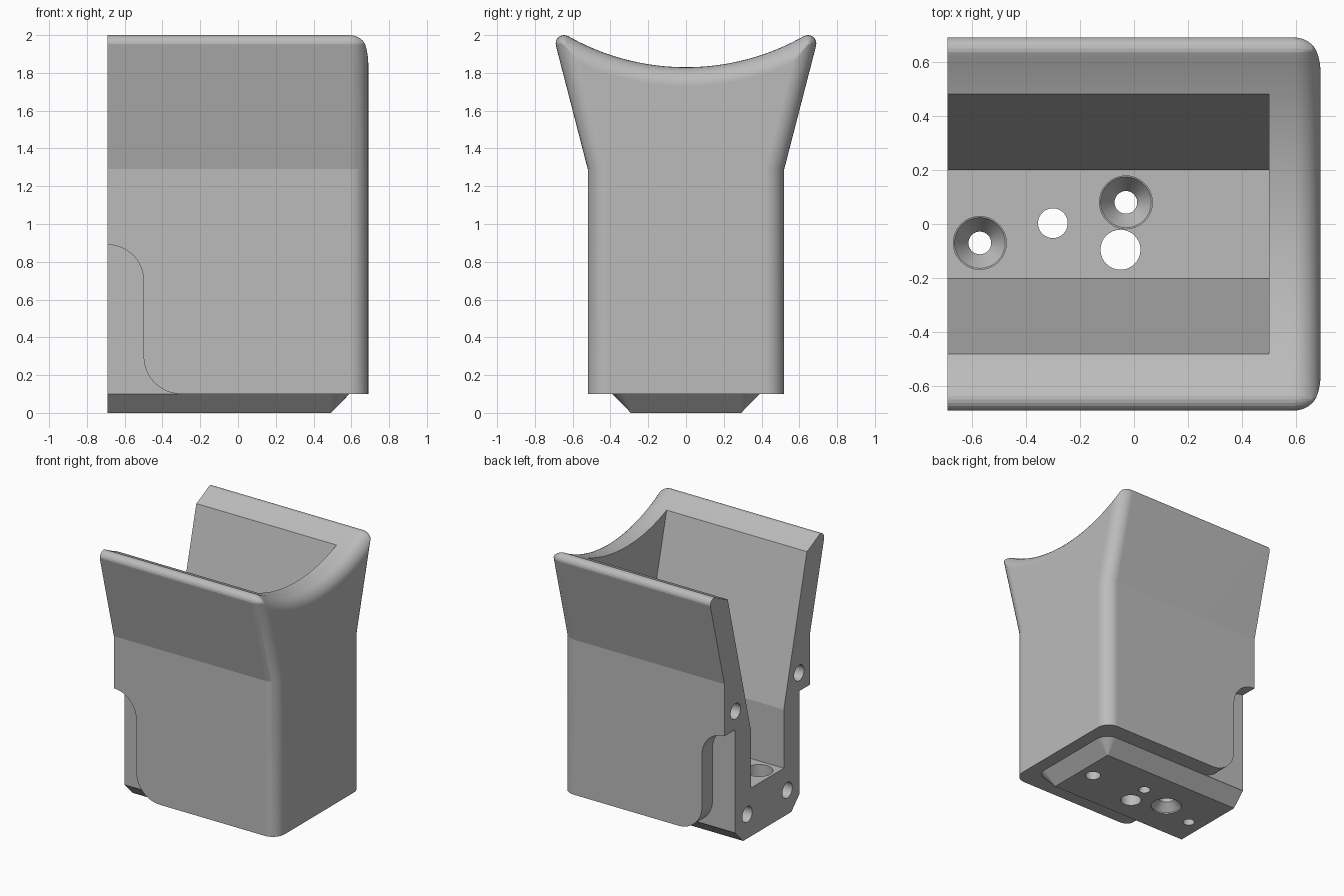
import bpy, bmesh
from math import sin, cos, pi, atan, atan2, hypot, sqrt

old = bpy.data.objects.get("Cube")
if old:
    bpy.data.objects.remove(old, do_unlink=True)

END = 0.69             # half length of the holder
HALF, KNEE = 0.52, 1.29  # straight side walls and where they start to flare
FLARE = atan(0.258)
ARC_R, ARC_Z = 1.264, 3.094  # concave saddle on top
LIP, ROUND = 0.045, 0.1


def loft(name, rings):
    """Skin a list of equal point rings and cap both ends."""
    bm = bmesh.new()
    rows = [[bm.verts.new(p) for p in ring] for ring in rings]
    for a, b in zip(rows, rows[1:]):
        for i in range(len(a)):
            j = (i + 1) % len(a)
            bm.faces.new((a[i], a[j], b[j], b[i]))
    bm.faces.new(rows[0])
    bm.faces.new(rows[-1])
    bmesh.ops.recalc_face_normals(bm, faces=bm.faces)
    mesh = bpy.data.meshes.new(name)
    bm.to_mesh(mesh)
    bm.free()
    ob = bpy.data.objects.new(name, mesh)
    bpy.context.collection.objects.link(ob)
    return ob


def arc(cx, cy, r, a0, a1, n):
    return [(cx + r * cos(a0 + (a1 - a0) * i / n),
             cy + r * sin(a0 + (a1 - a0) * i / n)) for i in range(n + 1)]


def combine(target, tool, operation):
    mod = target.modifiers.new(operation, 'BOOLEAN')
    mod.operation, mod.solver, mod.object = operation, 'EXACT', tool
    bpy.ops.object.select_all(action='DESELECT')
    bpy.context.view_layer.objects.active = target
    target.select_set(True)
    bpy.ops.object.modifier_apply(modifier=mod.name)
    bpy.data.objects.remove(tool, do_unlink=True)


def section(d):
    """Outer (y, z) outline, inset by d, with a rounded lip."""
    sa, ca = sin(FLARE), cos(FLARE)

    def flare_start(e):
        return HALF - e * ca, KNEE + e * sa

    r = max(LIP - d, 0.004)
    e = d + r
    y0, z0 = flare_start(e)
    b = sa * y0 + ca * (z0 - ARC_Z)
    c = y0 ** 2 + (z0 - ARC_Z) ** 2 - (ARC_R + e) ** 2
    t = -b - sqrt(b * b - c)
    cy, cz = y0 + t * sa, z0 + t * ca
    ky, kz = flare_start(d)
    t = (HALF - d - ky) / sa
    half = [(HALF - d, 0.1), (HALF - d, kz + t * ca)]
    half += arc(cy, cz, r, -FLARE, atan2(ARC_Z - cz, -cy), 8)
    saddle = arc(0, ARC_Z, ARC_R + d, atan2(cz - ARC_Z, cy), -pi / 2, 20)
    half += saddle[1:]
    return half + [(-y, z) for y, z in half[-2::-1]]


# Outer shell with a rounded closed end
stations = [(-0.8, 0)]
for i in range(9):
    a = i / 8 * pi / 2
    stations.append((END - ROUND + ROUND * sin(a), ROUND * (1 - cos(a))))
holder = loft("holder_body", [[(x, y, z) for y, z in section(d)] for x, d in stations])


# Chamfered foot
def foot_ring(z, r):
    pts = arc(0.49, -0.29, r, -pi / 2, 0, 8) + arc(0.49, 0.29, r, 0, pi / 2, 8)
    pts += [(-0.8, 0.29 + r), (-0.8, -0.29 - r)]
    return [(x, y, z) for x, y in pts]


foot = loft("foot", [foot_ring(0, 0.002), foot_ring(0.1, 0.1), foot_ring(0.2, 0.1)])
combine(holder, foot, 'UNION')

# Cavity open at the top and at one end
trough = [(0.2, 0.37), (0.2, 0.82), (0.575, 2.3)]
trough += [(-y, z) for y, z in reversed(trough)]
combine(holder, loft("cavity_cutter", [[(x, y, z) for y, z in trough] for x in (-1, 0.5)]),
        'DIFFERENCE')

# Curved side notches beside the open end
notch = [(-1, 0.89)] + arc(-END, 0.7, 0.19, pi / 2, 0, 12)
notch += arc(-0.3, 0.3, 0.2, pi, 1.5 * pi, 12) + [(-0.3, 0.05), (-1, 0.05)]
for s in (-1, 1):
    tool = loft("notch_cutter", [[(x, s * y, z) for x, z in notch] for y in (0.392, 0.8)])
    combine(holder, tool, 'DIFFERENCE')

# Trim the open end flat
square = [(-1, -1), (1, -1), (1, 3), (-1, 3)]
combine(holder, loft("end_trim", [[(x, y, z) for y, z in square] for x in (-1.2, -END)]),
        'DIFFERENCE')


def drill(axis, u, v, steps):
    """Round hole; steps are (position along the axis, radius)."""
    rings = []
    for p, r in steps:
        ring = arc(u, v, r, 0, 2 * pi, 32)[:-1]
        rings.append([(a, b, p) if axis == 'z' else (p, a, b) for a, b in ring])
    combine(holder, loft("drill", rings), 'DIFFERENCE')


# Countersunk screw holes in the floor
for x, y in ((-0.57, -0.07), (-0.03, 0.08)):
    drill('z', x, y, [(-0.1, 0.042), (0.16, 0.042), (0.24, 0.094), (0.241, 0.098), (0.5, 0.098)])
# Plain hole, hole countersunk from below, and blind socket
drill('z', -0.05, -0.095, [(-0.1, 0.074), (0.5, 0.074)])
drill('z', -0.3, 0.003, [(-0.1, 0.11), (0.01, 0.11), (0.065, 0.055), (0.5, 0.055)])
drill('z', 0.385, 0, [(-0.1, 0.055), (0.13, 0.055)])
# Sockets in the open end face
for s in (-1, 1):
    for y, z in ((0.385, 1.03), (0.243, 0.185)):
        drill('x', s * y, z, [(-0.9, 0.06), (-0.57, 0.06)])

# Single grey material
grey = bpy.data.materials.new("plain_grey")
colour = (0.5, 0.5, 0.5, 1)
grey.use_nodes = True
grey.diffuse_color = colour
grey.node_tree.nodes["Principled BSDF"].inputs["Base Color"].default_value = colour
holder.data.materials.clear()
holder.data.materials.append(grey)
for face in holder.data.polygons:
    face.material_index = 0

bpy.ops.object.select_all(action='DESELECT')
holder.select_set(True)
bpy.context.view_layer.objects.active = holder
bpy.ops.object.shade_smooth_by_angle(angle=0.2)
weighted = holder.modifiers.new("even_shading", 'WEIGHTED_NORMAL')
weighted.keep_sharp = True
